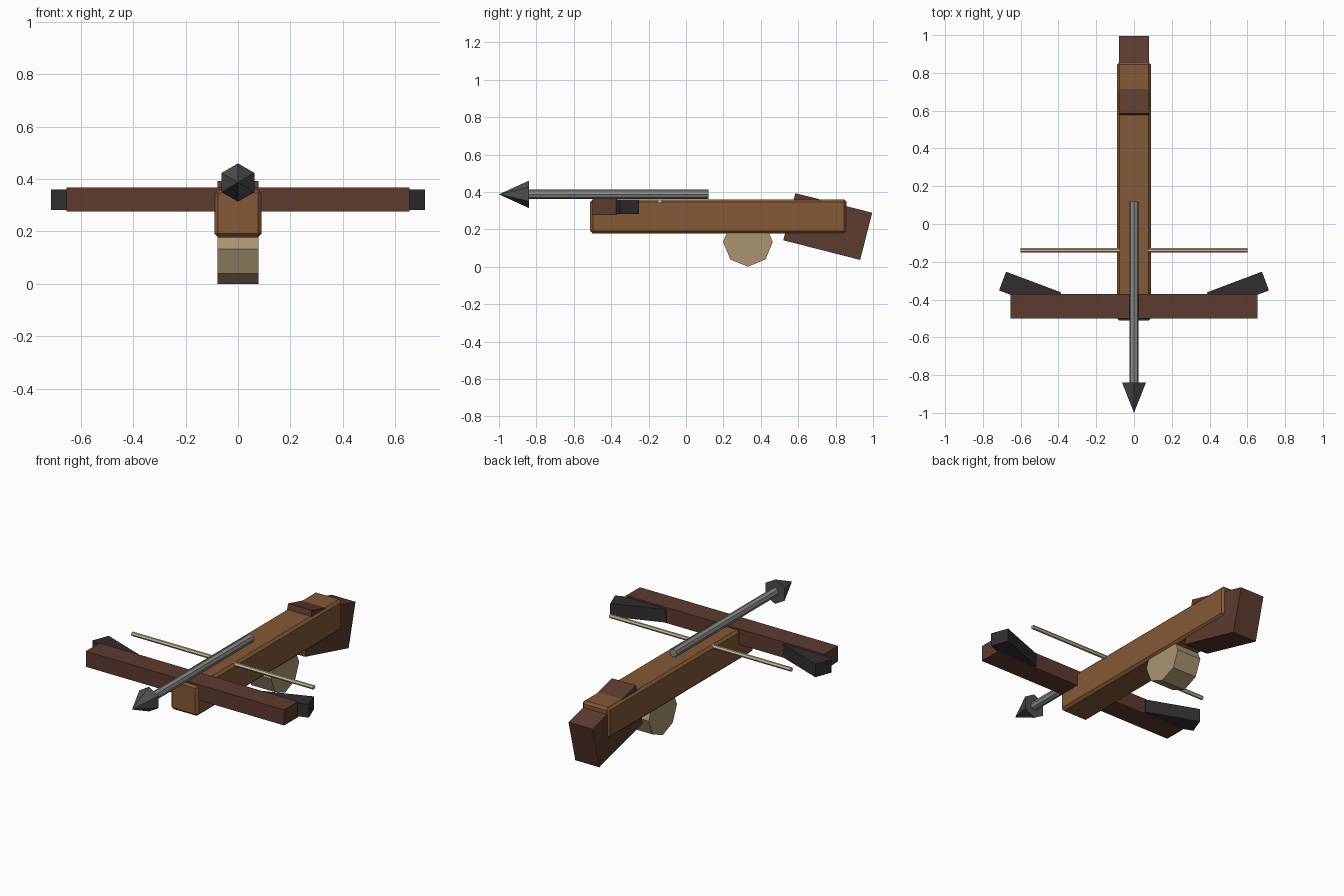
import bpy, math
from mathutils import Matrix

if "Cube" in bpy.data.objects:
    bpy.data.objects.remove(bpy.data.objects["Cube"])


def material(name, rgb):
    m = bpy.data.materials.new(name)
    m.diffuse_color = (*rgb, 1)
    m.use_nodes = True
    m.node_tree.nodes["Principled BSDF"].inputs["Base Color"].default_value = m.diffuse_color
    return m


WOOD = material("oak brown", (0.23, 0.10, 0.038))
DARK_WOOD = material("dark brown", (0.108, 0.043, 0.028))
IRON = material("near black", (0.032, 0.026, 0.028))
CORD = material("pale cord", (0.60, 0.49, 0.32))
STEEL = material("grey steel", (0.25, 0.25, 0.235))
HEAD = material("dark grey", (0.075, 0.078, 0.078))
TAN = material("tan", (0.40, 0.30, 0.165))


def finish(name, mat):
    o = bpy.context.object
    o.name = name
    o.data.materials.append(mat)
    return o


def box(name, mat, centre, size, rot=(0, 0, 0), bevel=0):
    bpy.ops.mesh.primitive_cube_add(size=1, location=centre, rotation=rot)
    o = finish(name, mat)
    o.data.transform(Matrix.Diagonal((*size, 1)))
    if bevel:
        b = o.modifiers.new("chamfer", 'BEVEL')
        b.width, b.segments = bevel, 1
    return o


def rod(name, mat, centre, axis, sides, r1, length, r2=None):
    """Prism or cone along x, or along -y with r2 at the front."""
    rot = (0, math.pi / 2, 0) if axis == 'x' else (math.pi / 2, 0, 0)
    bpy.ops.mesh.primitive_cone_add(vertices=sides, radius1=r1,
                                    radius2=r1 if r2 is None else r2,
                                    depth=length, location=centre, rotation=rot)
    return finish(name, mat)


# stock and shoulder butt
box("stock", WOOD, (0, 0.173, 0.269), (0.18, 1.37, 0.183), bevel=0.014)
box("butt", DARK_WOOD, (0, 0.758, 0.215), (0.158, 0.424, 0.26), (-0.25, 0, 0))

# bow and its swept-back iron tips
box("bow", DARK_WOOD, (0, -0.435, 0.322), (1.31, 0.13, 0.093))
for side, label in ((1, "right"), (-1, "left")):
    box("bow_tip_" + label, IRON, (side * 0.55, -0.357, 0.321),
        (0.312, 0.106, 0.078), (0, 0, side * 0.36))

# bowstring and octagonal grip
rod("bowstring", CORD, (0, -0.14, 0.35), 'x', 6, 0.012, 1.2)
rod("grip", TAN, (0, 0.331, 0.133), 'x', 8, 0.133, 0.158)

# bolt
rod("bolt_shaft", STEEL, (0, -0.365, 0.387), 'y', 8, 0.025, 0.97)
rod("bolt_head", HEAD, (0, -0.92, 0.387), 'y', 6, 0.073, 0.16, 0)
